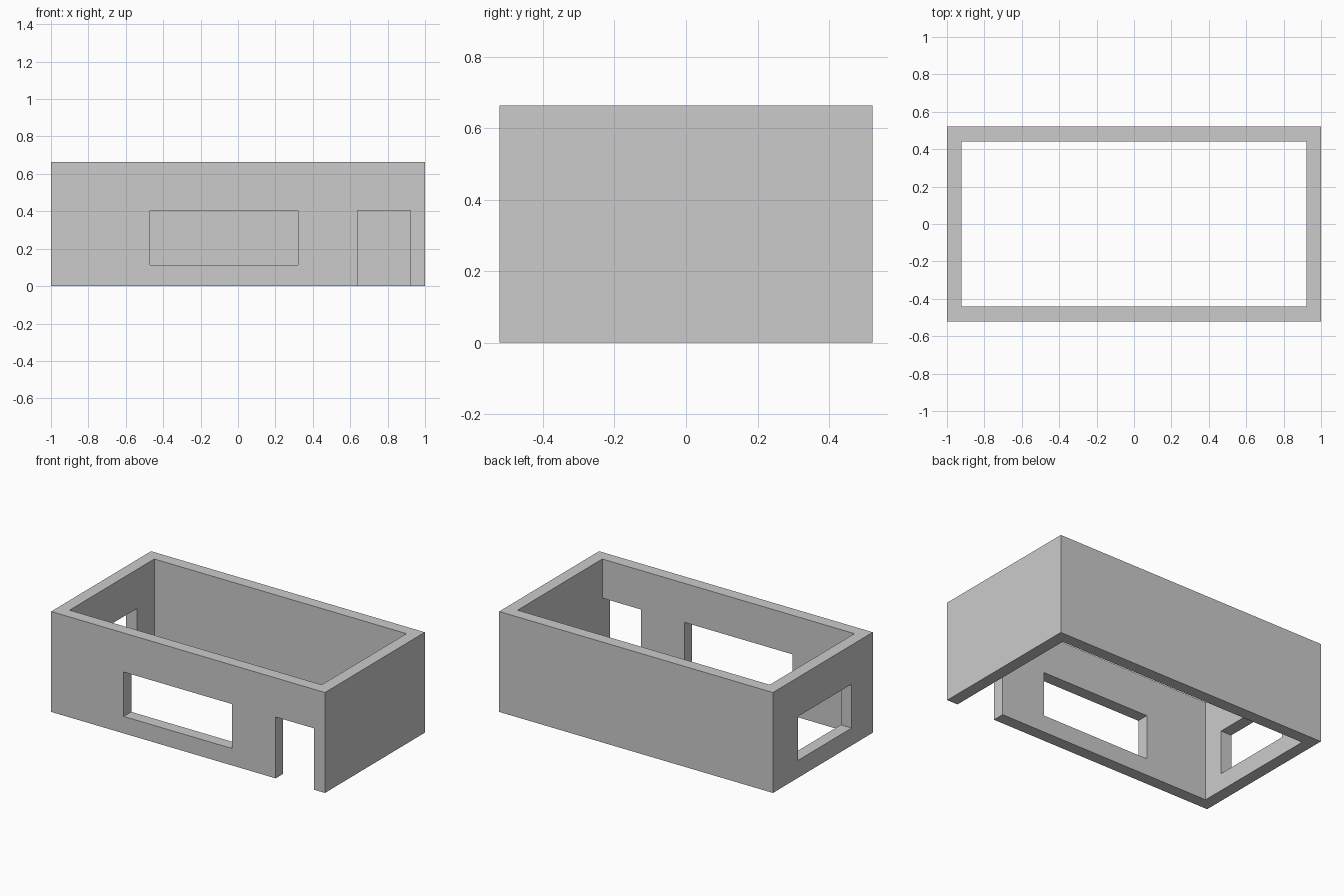
import bpy, bmesh

if "Cube" in bpy.data.objects:
    bpy.data.objects.remove(bpy.data.objects["Cube"])

HALF_X, HALF_Y, HEIGHT, WALL = 1.0, 0.521, 0.663, 0.079


def box(name, x, y, z):
    """Axis-aligned box from (min, max) ranges."""
    bm = bmesh.new()
    bmesh.ops.create_cube(bm, size=1)
    for v in bm.verts:
        v.co = [r[0] if c < 0 else r[1] for c, r in zip(v.co, (x, y, z))]
    mesh = bpy.data.meshes.new(name)
    bm.to_mesh(mesh)
    bm.free()
    ob = bpy.data.objects.new(name, mesh)
    bpy.context.collection.objects.link(ob)
    return ob


def cut(target, name, x, y, z):
    """Subtract a box from the target, then discard the cutter."""
    cutter = box(name, x, y, z)
    cutter.hide_render = True
    mod = target.modifiers.new(name, 'BOOLEAN')
    mod.operation, mod.solver, mod.object = 'DIFFERENCE', 'EXACT', cutter
    bpy.context.view_layer.objects.active = target
    bpy.ops.object.modifier_apply(modifier=mod.name)
    bpy.data.objects.remove(cutter)


# Outer block of the house
walls = box("house_walls", (-HALF_X, HALF_X), (-HALF_Y, HALF_Y), (0, HEIGHT))

# Room, open at top and bottom
ix, iy = HALF_X - WALL, HALF_Y - WALL
cut(walls, "room_cutter", (-ix, ix), (-iy, iy), (-0.1, HEIGHT + 0.1))

# Front window, front doorway beside the right wall, left window
front = (-HALF_Y - 0.1, -iy + 0.05)
cut(walls, "front_window_cutter", (-0.47, 0.32), front, (0.112, 0.405))
cut(walls, "doorway_cutter", (0.64, ix), (front[0], -iy + 0.02), (-0.1, 0.405))
cut(walls, "left_window_cutter", (-HALF_X - 0.1, -ix + 0.05), (-0.3, 0.26), (0.115, 0.405))
